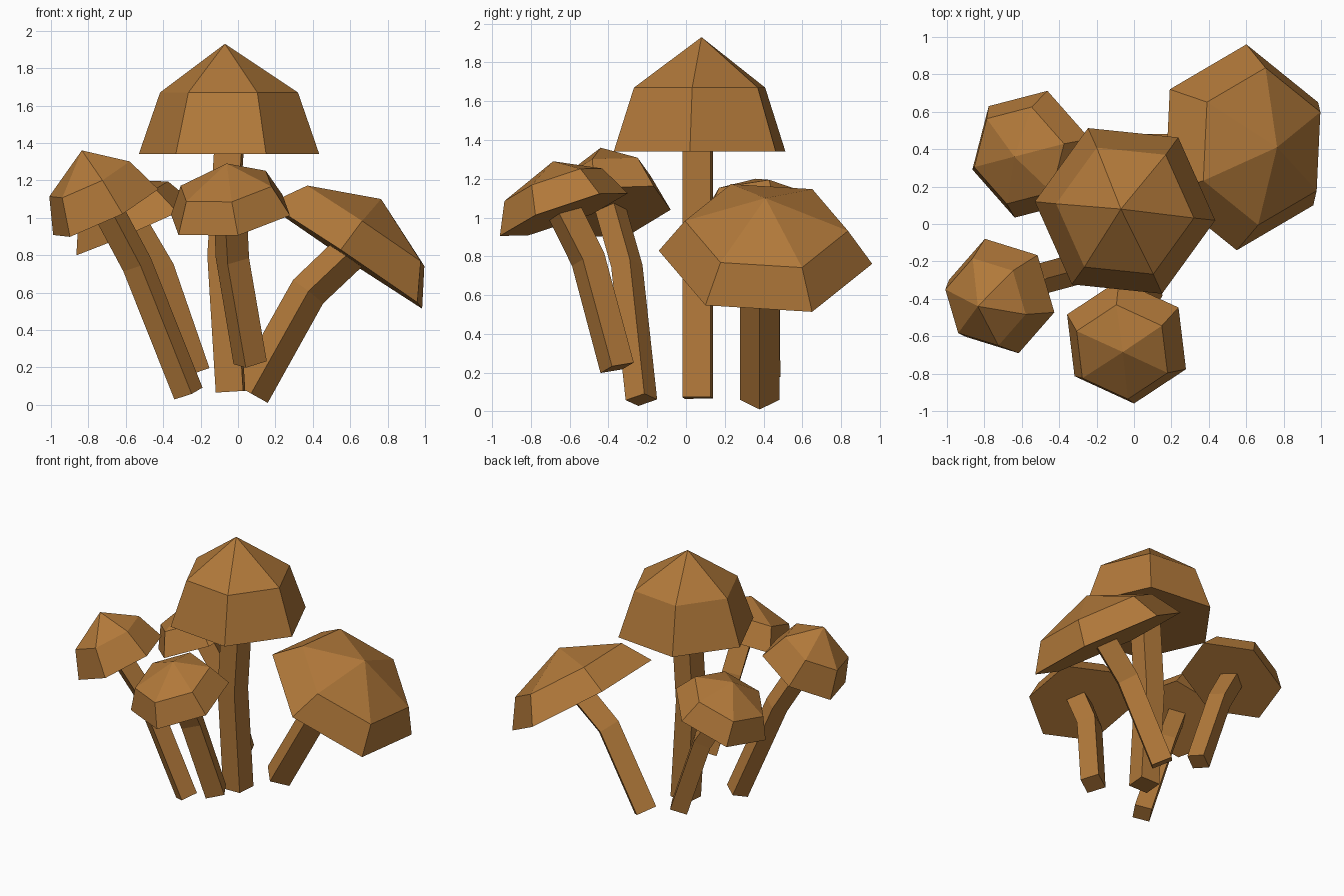
import bpy
import bmesh
from math import cos, sin, pi
from mathutils import Vector

cube = bpy.data.objects.get("Cube")
if cube:
    bpy.data.objects.remove(cube, do_unlink=True)

brown = bpy.data.materials.new("mushroom_brown")
brown.use_nodes = True
colour = (0.44, 0.19, 0.042, 1)
brown.diffuse_color = colour
brown.node_tree.nodes["Principled BSDF"].inputs["Base Color"].default_value = colour


def ring(bm, centre, axis, corner, radius, sides):
    """Regular polygon around an axis, first vertex towards corner."""
    axis = Vector(axis).normalized()
    u = Vector(corner)
    u = (u - axis * u.dot(axis)).normalized()
    v = axis.cross(u)
    angles = [2 * pi * i / sides for i in range(sides)]
    return [bm.verts.new(centre + radius * (u * cos(a) + v * sin(a))) for a in angles]


def bridge(bm, low, high):
    for i in range(len(low)):
        j = (i + 1) % len(low)
        bm.faces.new((low[i], low[j], high[j], high[i]))


def finish(bm, name):
    bmesh.ops.recalc_face_normals(bm, faces=bm.faces)
    mesh = bpy.data.meshes.new(name)
    bm.to_mesh(mesh)
    bm.free()
    mesh.materials.append(brown)
    bpy.context.collection.objects.link(bpy.data.objects.new(name, mesh))


def cap(name, centre, axis, corner, radius, shoulder, apex):
    """Six-sided faceted cap: rim, shoulder ring and peak."""
    bm = bmesh.new()
    centre, n = Vector(centre), Vector(axis).normalized()
    rim = ring(bm, centre, n, corner, radius, 6)
    mid = ring(bm, centre + n * shoulder, n, corner, radius * 0.764, 6)
    tip = bm.verts.new(apex)
    bm.faces.new(rim[::-1])
    bridge(bm, rim, mid)
    for i in range(6):
        bm.faces.new((mid[i], mid[(i + 1) % 6], tip))
    finish(bm, name)


def stem(name, points, corner, radius):
    """Square stem with one bend."""
    bm = bmesh.new()
    a, b, c = [Vector(p) for p in points]
    d1, d2 = (b - a).normalized(), (c - b).normalized()
    rings = [ring(bm, p, d, corner, radius, 4)
             for p, d in ((a, d1), (b, d1 + d2), (c + d2 * 0.03, d2))]
    bm.faces.new(rings[0][::-1])
    bridge(bm, rings[0], rings[1])
    bridge(bm, rings[1], rings[2])
    bm.faces.new(rings[2])
    finish(bm, name)


# Tall centre mushroom
cap("centre_cap", (-0.048, 0.07, 1.34), (0, 0, 1), (0.483, -0.05, 0), 0.485, 0.33,
    (-0.07, 0.08, 1.93))
stem("centre_stem", [(-0.04, 0.06, 0.07), (-0.085, 0.06, 0.8), (-0.05, 0.06, 1.34)],
     (1, 0.85, 0), 0.104)

# Large leaning mushroom
cap("large_cap", (0.575, 0.41, 0.795), (0.556, 0.025, 0.83), (0.025, 0.55, -0.035), 0.552, 0.195,
    (0.765, 0.41, 1.1))
stem("large_stem", [(0.07, 0.38, 0.06), (0.375, 0.38, 0.605), (0.575, 0.4, 0.795)],
     (0, 1, 0), 0.102)

# Front mushroom
cap("front_cap", (-0.04, -0.63, 1.015), (-0.144, -0.329, 0.935), (0.04, -0.33, -0.11), 0.35, 0.165,
    (-0.06, -0.685, 1.29))
stem("front_stem", [(0.065, -0.355, 0.225), (-0.03, -0.505, 0.785), (-0.04, -0.62, 1.015)],
     (-0.3, -1, 0), 0.093)

# Front mushroom on the model's right
cap("front_right_cap", (-0.707, -0.385, 1.03), (-0.434, -0.157, 0.887), (0.09, -0.305, -0.01),
    0.319, 0.2, (-0.835, -0.44, 1.36))
stem("front_right_stem", [(-0.265, -0.23, 0.06), (-0.54, -0.305, 0.75), (-0.69, -0.385, 1.03)],
     (0.2, -1, 0), 0.083)

# Back mushroom on the model's right
cap("back_right_cap", (-0.55, 0.373, 0.94), (-0.4, -0.04, 0.914), (-0.32, -0.083, -0.14),
    0.354, 0.16, (-0.64, 0.36, 1.2))
stem("back_right_stem", [(-0.23, 0.405, 0.17), (-0.42, 0.4, 0.72), (-0.55, 0.373, 0.94)],
     (0.3, 1, 0), 0.085)
